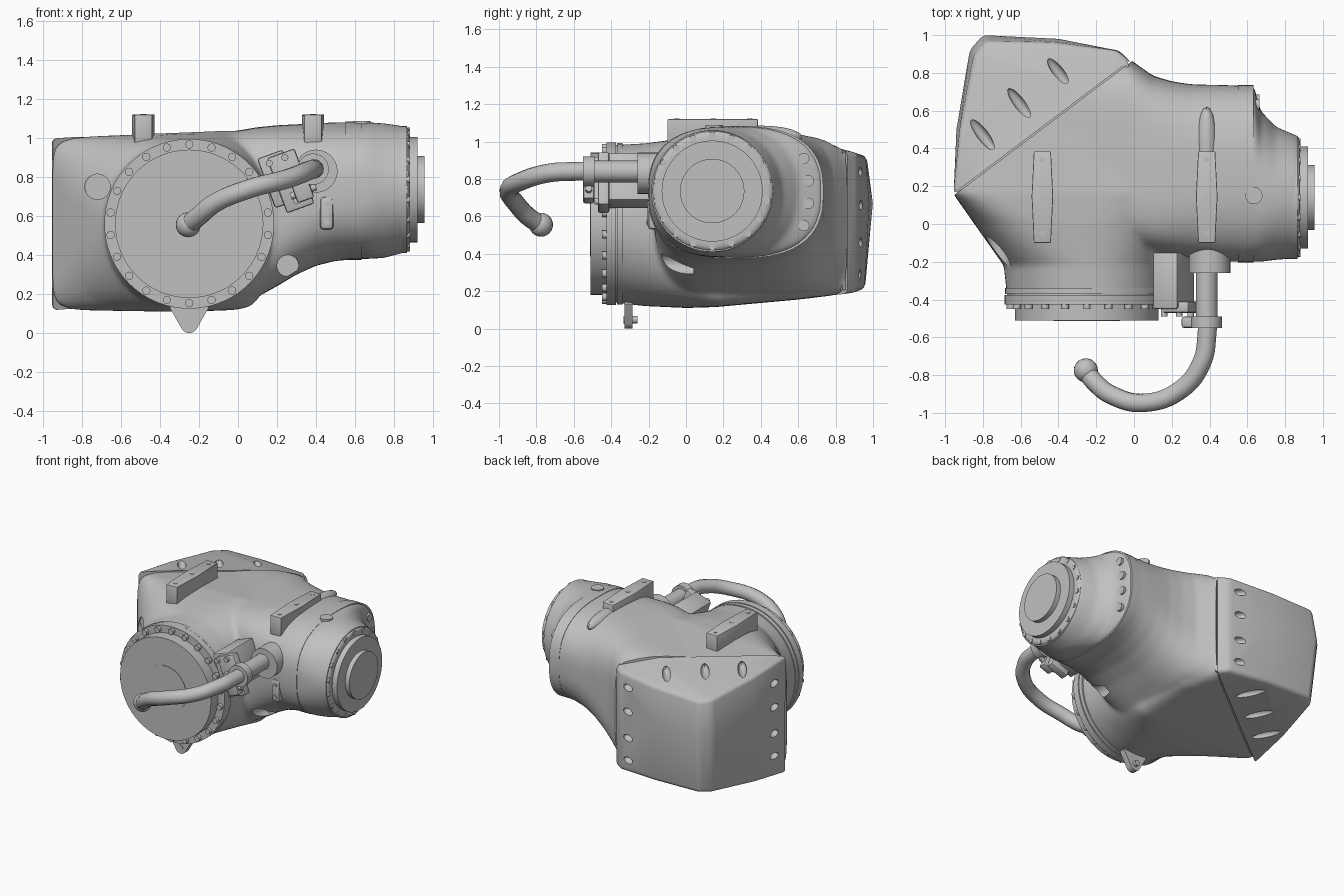
import bpy, bmesh, math
from mathutils import Vector, Matrix

if "Cube" in bpy.data.objects:
    bpy.data.objects.remove(bpy.data.objects["Cube"])

grey = bpy.data.materials.new("cast_grey")
grey.use_nodes = True
grey.diffuse_color = (0.53, 0.53, 0.53, 1)
grey.node_tree.nodes["Principled BSDF"].inputs["Base Color"].default_value = (0.53, 0.53, 0.53, 1)


def activate(ob):
    bpy.ops.object.select_all(action='DESELECT')
    ob.select_set(True)
    bpy.context.view_layer.objects.active = ob


def finish(name, bm):
    bmesh.ops.recalc_face_normals(bm, faces=bm.faces)
    me = bpy.data.meshes.new(name)
    bm.to_mesh(me)
    bm.free()
    me.materials.append(grey)
    ob = bpy.data.objects.new(name, me)
    bpy.context.collection.objects.link(ob)
    return ob


def modify(ob, kind, **settings):
    activate(ob)
    m = ob.modifiers.new(kind, kind)
    for key, value in settings.items():
        setattr(m, key, value)
    bpy.ops.object.modifier_apply(modifier=m.name)


def cylinders(name, specs, seg=16):
    bm = bmesh.new()
    for start, end, r in specs:
        a, b = Vector(start), Vector(end)
        rot = (b - a).to_track_quat('Z', 'Y').to_matrix().to_4x4()
        bmesh.ops.create_cone(bm, cap_ends=True, segments=seg, radius1=r, radius2=r,
                              depth=(b - a).length, matrix=Matrix.Translation((a + b) / 2) @ rot)
    return finish(name, bm)


def box(name, centre, size, tilt=0, bevel=0.012):
    bm = bmesh.new()
    bmesh.ops.create_cube(bm, size=1, matrix=Matrix.Translation(centre)
                          @ Matrix.Rotation(math.radians(tilt), 4, 'Y') @ Matrix.Diagonal((*size, 1)))
    ob = finish(name, bm)
    modify(ob, 'BEVEL', width=bevel, segments=2)


def ellipsoid(bm, centre, radii, turn=Matrix.Identity(4)):
    bmesh.ops.create_uvsphere(bm, u_segments=20, v_segments=12, radius=1,
                              matrix=Matrix.Translation(centre) @ turn @ Matrix.Diagonal((*radii, 1)))


def loft(bm, along, sections, count=64):
    # superellipse rings: position, side range, height range, squareness
    rings = []
    for t, u0, u1, z0, z1, n in sections:
        ring = []
        for i in range(count):
            a = math.tau * i / count
            c, s = math.cos(a), math.sin(a)
            u = (u0 + u1) / 2 + (u1 - u0) / 2 * math.copysign(abs(c) ** (2 / n), c)
            z = (z0 + z1) / 2 + (z1 - z0) / 2 * math.copysign(abs(s) ** (2 / n), s)
            lift = 0.08 * (u + 0.25) * max(0, z - 0.5)
            ring.append(bm.verts.new((t, u, z) if along == 'x' else (u, t, z + lift)))
        rings.append(ring)
    for p, q in zip(rings, rings[1:]):
        for i in range(count):
            j = (i + 1) % count
            bm.faces.new((p[i], p[j], q[j], q[i]))
    bm.faces.new(rings[0])
    bm.faces.new(rings[-1])


def slice_off(ob, point, normal):
    bm = bmesh.new()
    bm.from_mesh(ob.data)
    res = bmesh.ops.bisect_plane(bm, geom=bm.verts[:] + bm.edges[:] + bm.faces[:], dist=1e-5,
                                 plane_co=point, plane_no=normal, clear_outer=True)
    edges = [e for e in res['geom_cut'] if isinstance(e, bmesh.types.BMEdge)]
    bmesh.ops.holes_fill(bm, edges=edges, sides=0)
    bmesh.ops.recalc_face_normals(bm, faces=bm.faces)
    bm.to_mesh(ob.data)
    bm.free()


def carve(ob, cutter):
    modify(ob, 'BOOLEAN', operation='DIFFERENCE', object=cutter, solver='EXACT')
    bpy.data.objects.remove(cutter)


# Mitre plane between housing and corner cover
seam_a, seam_b = Vector((-0.95, 0.16, 0)), Vector((-0.02, 0.86, 0))
mid = (seam_a + seam_b) / 2
run = (seam_b - seam_a).normalized()
out = Vector((-run.y, run.x, 0))
frame = Matrix((run, out, Vector((0, 0, 1)))).transposed().to_4x4()

# Elbow housing: two blended necks
bm = bmesh.new()
loft(bm, 'y', [(-0.4, -0.67, 0.17, 0.14, 0.98, 2), (-0.22, -0.69, 0.17, 0.12, 0.99, 2.2),
               (0.0, -0.845, 0.16, 0.11, 1.02, 3.6), (0.16, -0.957, 0.12, 0.115, 1.03, 9),
               (0.6, -0.97, 0.1, 0.155, 1.0, 11), (0.86, -0.97, -0.03, 0.185, 0.965, 11),
               (1.05, -0.97, -0.05, 0.2, 0.94, 11)])
loft(bm, 'x', [(-0.7, 0.1, 0.8, 0.2, 0.97, 5), (-0.5, -0.05, 0.88, 0.18, 0.99, 5),
               (-0.02, -0.12, 0.87, 0.155, 1.035, 4.5), (0.1, -0.15, 0.785, 0.185, 1.055, 4),
               (0.2, -0.17, 0.755, 0.24, 1.065, 3.4), (0.3, -0.18, 0.74, 0.3, 1.07, 3),
               (0.4, -0.19, 0.737, 0.345, 1.075, 2.7), (0.5, -0.2, 0.735, 0.37, 1.08, 2.6),
               (0.635, -0.2, 0.73, 0.38, 1.08, 2.6), (0.67, -0.2, 0.6, 0.38, 1.08, 2.4),
               (0.75, -0.19, 0.515, 0.385, 1.075, 2.1), (0.88, -0.18, 0.46, 0.42, 1.055, 2)])
housing = finish("elbow_housing", bm)
modify(housing, 'REMESH', mode='VOXEL', voxel_size=0.015)
modify(housing, 'SMOOTH', factor=0.5, iterations=8)
slice_off(housing, seam_a - out * 0.004, out)
carve(housing, cylinders("pocket_cutter", [((-0.72, -0.5, 0.75), (-0.72, -0.05, 0.75), 0.065),
                                           ((0.255, -0.4, 0.345), (0.255, 0.04, 0.345), 0.055)], 24))

# Corner cover: hull with a ridge round the middle
outline = [(-0.955, 0.17), (-0.94, 0.5), (-0.87, 0.92), (-0.8, 1.0), (-0.4, 0.98), (-0.08, 0.92), (-0.02, 0.86)]
bm = bmesh.new()
for x, y in outline:
    p = Vector((x, y, 0))
    d = max((p - seam_a).dot(out), 0)
    inward = (Vector((-0.5, 0.5, 0)) - p).normalized() * d
    for q, z in ((p, 0.67), (p + inward * 0.065, 1.01 - 0.075 * y - 0.04 * d),
                 (p + inward * 0.085, 0.1 + 0.1 * y + 0.03 * d)):
        bm.verts.new((q.x, q.y, z))
        if d < 0.03:
            bm.verts.new((q.x - out.x * 0.1, q.y - out.y * 0.1, z))
for k in (0, -0.1):
    for along, z in ((0.2, 1.01), (0.5, 1.012), (0.75, 1.0)):
        top = seam_a.lerp(seam_b, along) + out * k
        bm.verts.new((top.x, top.y, z))
bmesh.ops.convex_hull(bm, input=bm.verts)
bmesh.ops.dissolve_limit(bm, angle_limit=0.06, verts=bm.verts, edges=bm.edges)
cover = finish("corner_cover", bm)
modify(cover, 'BEVEL', width=0.025, segments=3, limit_method='ANGLE', angle_limit=0.4)
slice_off(cover, seam_a + out * 0.004, -out)

# Seam gasket closes the gap
bm = bmesh.new()
bmesh.ops.create_cube(bm, size=1, matrix=Matrix.Translation((mid.x, mid.y, 0.575)) @ frame
                      @ Matrix.Diagonal((1.13, 0.03, 0.74, 1)))
finish("seam_gasket", bm)

# Screw recesses in the cover
bm = bmesh.new()
for x, y in ((-0.8, 0.47), (-0.6, 0.63), (-0.39, 0.79)):
    for z in (1.0 - 0.06 * y, 0.1 + 0.1 * y):
        ellipsoid(bm, (x, y, z), (0.03, 0.11, 0.035), frame)
for z in (0.29, 0.46, 0.66, 0.84):
    for x, y in ((-0.95, 0.3), (-0.17, 0.94)):
        ellipsoid(bm, (x, y, z), (0.035, 0.06, 0.025), frame)
carve(cover, finish("recess_cutter", bm))

# Front joint flange
fx, fz = -0.25, 0.56
cylinders("front_flange", [((fx, -0.425, fz), (fx, -0.375, fz), 0.435), ((fx, -0.37, fz), (fx, -0.34, fz), 0.432),
                           ((fx, -0.38, fz), (fx, -0.36, fz), 0.42)], 72)
cylinders("front_disc", [((fx, -0.51, fz), (fx, -0.42, fz), 0.38), ((fx, -0.514, fz), (fx, -0.5, fz), 0.175)], 64)
bolts = []
for i in range(22):
    a = math.tau * (i + 0.5) / 22
    x, z = fx + 0.407 * math.cos(a), fz + 0.407 * math.sin(a)
    bolts.append(((x, -0.45, z), (x, -0.41, z), 0.021))
cylinders("front_flange_bolts", bolts)

# Side joint flange
sy, sz = 0.14, 0.735
cylinders("side_flange", [((0.82, sy, sz), (0.865, sy, sz), 0.325)], 64)
cylinders("side_disc", [((0.86, sy, sz), (0.92, sy, sz), 0.27), ((0.91, sy, sz), (0.955, sy, sz), 0.172)], 64)
bolts = []
for i in range(18):
    a = math.tau * (i + 0.5) / 18
    y, z = sy + 0.3 * math.cos(a), sz + 0.3 * math.sin(a)
    bolts.append(((0.85, y, z), (0.882, y, z), 0.018))
cylinders("side_flange_bolts", bolts)

# Collar and its screws behind the side joint
bm = bmesh.new()
loft(bm, 'x', [(x, -0.203, 0.735, 0.375, 1.083, 2.6) for x in (0.55, 0.633)])
finish("neck_collar", bm)
cylinders("collar_screws", [((0.6, y, z), (0.665, y, z), 0.03) for y, z in
                            ((0.47, 0.98), (0.63, 0.91), (0.655, 0.79), (0.655, 0.67), (0.63, 0.55), (0.47, 0.48))])
cylinders("top_plug", [((0.635, 0.15, 1.0), (0.635, 0.15, 1.088), 0.045)], 24)

# Top mounting rails
for x in (-0.485, 0.385):
    bm = bmesh.new()
    for z in (0.97, 1.12):
        for y, half in ((-0.1, 0.045), (0.145, 0.057), (0.385, 0.045)):
            for s in (-1, 1):
                bm.verts.new((x + s * half, y, z))
    bmesh.ops.convex_hull(bm, input=bm.verts)
    modify(finish("top_rail", bm), 'BEVEL', width=0.006, segments=2, limit_method='ANGLE')
    cylinders("rail_screws", [((x, y, 1.1), (x, y, 1.123), 0.015) for y in (-0.05, 0.145, 0.34)])
bm = bmesh.new()
ellipsoid(bm, (0.385, 0.4, 1.025), (0.057, 0.22, 0.06))
finish("rail_fairing", bm)

# Cable bracket and clamp
box("bracket_body", (0.21, -0.3, 0.79), (0.14, 0.3, 0.27), -20)
box("bracket_plate", (0.27, -0.44, 0.78), (0.15, 0.06, 0.3), -20)
cylinders("bracket_screws", [((x, -0.49, z), (x, -0.45, z), 0.018) for x, z in ((0.24, 0.9), (0.3, 0.68), (0.16, 0.87))])
cylinders("cable_gland", [((0.4, -0.26, 0.83), (0.4, -0.1, 0.83), 0.11),
                          ((0.385, -0.5, 0.84), (0.385, -0.2, 0.84), 0.058)], 32)
cylinders("cable_clamp", [((0.385, -0.55, 0.84), (0.385, -0.49, 0.84), 0.08)], 32)
box("clamp_lug", (0.32, -0.52, 0.76), (0.09, 0.06, 0.17), -20)
cylinders("clamp_screw", [((0.27, -0.52, 0.7), (0.4, -0.52, 0.75), 0.018)])
box("side_plate", (0.455, -0.175, 0.615), (0.07, 0.06, 0.17), bevel=0.02)
cylinders("side_plate_screws", [((0.455, -0.212, z), (0.455, -0.19, z), 0.014) for z in (0.57, 0.66)])

# Cable
curve = bpy.data.curves.new("cable", 'CURVE')
curve.dimensions = '3D'
curve.bevel_depth, curve.bevel_resolution, curve.use_fill_caps = 0.05, 4, True
path = [(0.385, -0.2, 0.84), (0.385, -0.6, 0.84), (0.36, -0.73, 0.832), (0.25, -0.875, 0.79), (0.05, -0.947, 0.737),
        (-0.12, -0.905, 0.665), (-0.2, -0.845, 0.6), (-0.255, -0.78, 0.555)]
spline = curve.splines.new('BEZIER')
spline.bezier_points.add(len(path) - 1)
for point, co in zip(spline.bezier_points, path):
    point.co = co
    point.handle_left_type = point.handle_right_type = 'AUTO'
curve.materials.append(grey)
cable = bpy.data.objects.new("cable", curve)
bpy.context.collection.objects.link(cable)
activate(cable)
bpy.ops.object.convert(target='MESH')
bm = bmesh.new()
ellipsoid(bm, (-0.255, -0.775, 0.555), (0.064, 0.064, 0.064))
finish("cable_end", bm)

# Bottom lug with pin
bm = bmesh.new()
for y in (-0.33, -0.285):
    for i in range(9):
        a = math.pi * (1 + i / 8)
        bm.verts.new((fx + 0.045 * math.cos(a), y, 0.045 + 0.045 * math.sin(a)))
    for x, z in ((-0.35, 0.13), (-0.15, 0.13), (-0.3, 0.2), (-0.2, 0.2)):
        bm.verts.new((x, y, z))
bmesh.ops.convex_hull(bm, input=bm.verts)
finish("bottom_lug", bm)
cylinders("lug_pin", [((fx, -0.335, 0.048), (fx, -0.26, 0.048), 0.02)])

# Smooth shading with sharp edges kept
bpy.ops.object.select_all(action='DESELECT')
for ob in bpy.context.scene.objects:
    if ob.type == 'MESH' and grey.name in ob.data.materials:
        ob.select_set(True)
        bpy.context.view_layer.objects.active = ob
bpy.ops.object.shade_smooth_by_angle(angle=math.radians(32))
